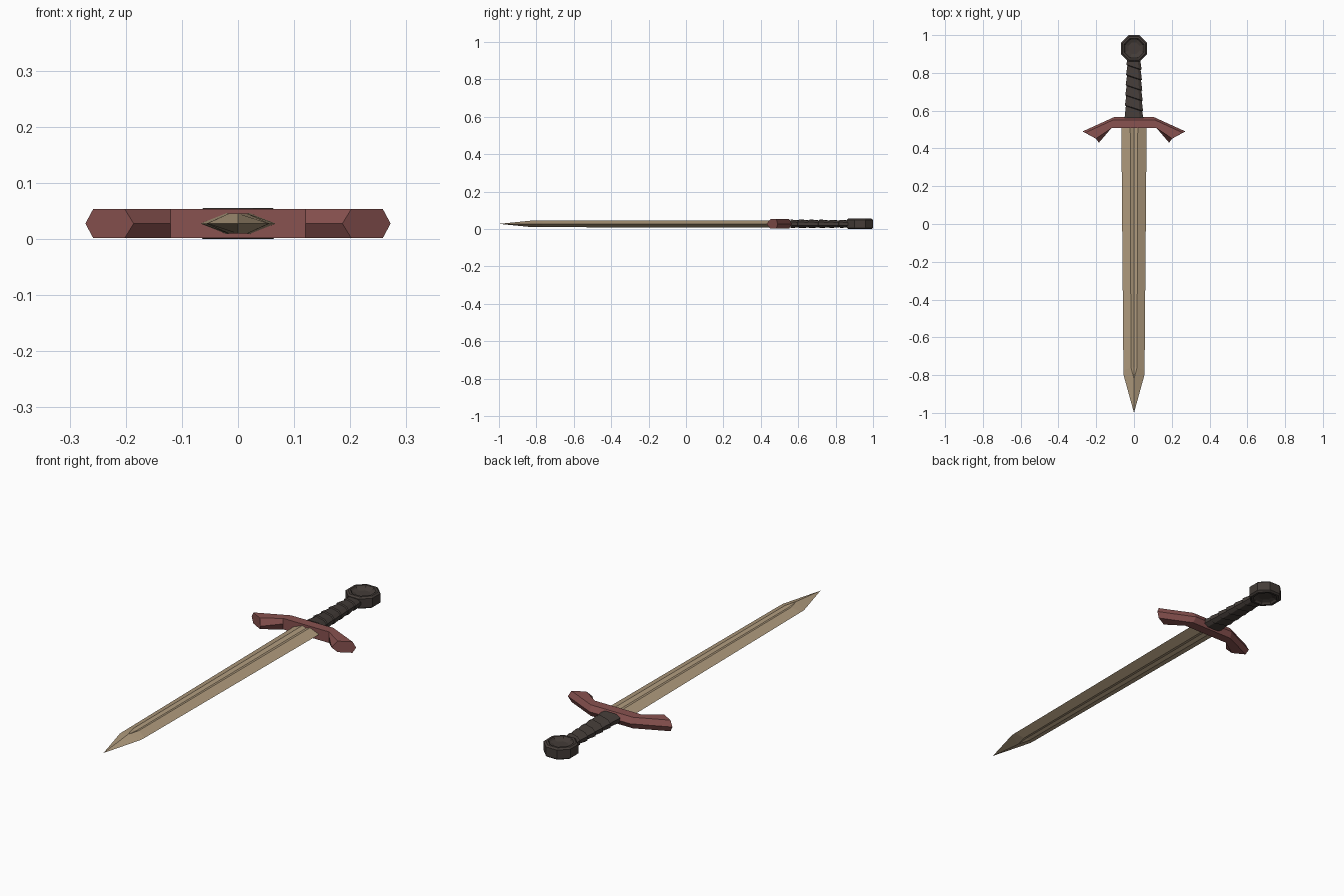
import bpy, bmesh, math

if "Cube" in bpy.data.objects:
    bpy.data.objects.remove(bpy.data.objects["Cube"])

ZC = 0.0278  # mid height of the sword


def material(name, rgb):
    m = bpy.data.materials.new(name)
    m.diffuse_color = (*rgb, 1)
    m.use_nodes = True
    m.node_tree.nodes["Principled BSDF"].inputs["Base Color"].default_value = m.diffuse_color
    return m


STEEL = material("tan_steel", (0.43, 0.325, 0.205))
RED = material("dull_red", (0.25, 0.085, 0.08))
DARK = material("dark_leather", (0.058, 0.046, 0.040))


def loft(name, rings, mat, closed=False):
    """Skin a list of equal rings; z is measured from the mid plane."""
    bm = bmesh.new()
    vs = [[bm.verts.new((x, y, z + ZC)) for x, y, z in r] for r in rings]
    n = len(vs[0])
    pairs = list(zip(vs, vs[1:])) + ([(vs[-1], vs[0])] if closed else [])
    for a, b in pairs:
        for i in range(n):
            j = (i + 1) % n
            bm.faces.new((a[i], a[j], b[j], b[i]))
    if not closed:
        bm.faces.new(vs[0])
        bm.faces.new(vs[-1])
    bmesh.ops.remove_doubles(bm, verts=bm.verts, dist=0.0002)
    bmesh.ops.recalc_face_normals(bm, faces=bm.faces)
    me = bpy.data.meshes.new(name)
    bm.to_mesh(me)
    bm.free()
    me.materials.append(mat)
    ob = bpy.data.objects.new(name, me)
    bpy.context.collection.objects.link(ob)
    return ob


# Blade: diamond section with a V-shaped fuller, ending in a faceted point
def blade_ring(y, w, r, h, c, edge_y=None):
    e = y if edge_y is None else edge_y
    return [(w, e, 0), (r, y, h), (0, y, c), (-r, y, h),
            (-w, e, 0), (-r, y, -h), (0, y, -c), (r, y, -h)]


loft("blade", [blade_ring(0.53, 0.067, 0.020, 0.019, 0.012),
               blade_ring(-0.76, 0.056, 0.016, 0.018, 0.012, -0.775),
               blade_ring(-0.82, 0.055, 0.0, 0.018, 0.018, -0.80),
               blade_ring(-1.0, 0.0, 0.0, 0.0, 0.0)], STEEL)


# Crossguard: bent bar with a chamfered back and flared, bevelled ends
def guard_ring(s, fm, ft, bt, bm_):
    h = 0.026
    pts = [(fm, 0), (ft, h), (bt, h), (bm_, 0), (bt, -h), (ft, -h)]
    return [(s * p[0], p[1], z) for p, z in pts]


END = ((0.186, 0.43), (0.202, 0.452), (0.258, 0.483), (0.272, 0.49))
BEND = ((0.12, 0.507), (0.12, 0.507), (0.11, 0.551), (0.105, 0.566))
loft("crossguard", [guard_ring(-1, *END), guard_ring(-1, *BEND),
                    guard_ring(1, *BEND), guard_ring(1, *END)], RED)

# Grip: slanted overlapping wraps, tapering towards the pommel
rings = []
Y0, Y1, WRAPS = 0.56, 0.885, 6


def grip_ring(y, grow, skew):
    t = (y - Y0) / (Y1 - Y0)
    w, h = 0.047 - 0.012 * t + grow, 0.020 - 0.002 * t + grow
    return [(w * a, y - skew * w * a, h * b) for a, b in
            ((1, 0.45), (0.6, 1), (-0.6, 1), (-1, 0.45),
             (-1, -0.45), (-0.6, -1), (0.6, -1), (1, -0.45))]


step = (Y1 - Y0) / WRAPS
for i in range(WRAPS):
    skew = 0.0 if i == 0 else 0.33
    rings.append(grip_ring(Y0 + i * step, 0.003, skew))
    rings.append(grip_ring(Y0 + (i + 0.93) * step, -0.002, 0.33))
loft("grip", rings, DARK)


# Pommel: eight-sided disc, dished on both faces
def pommel_ring(r, z):
    return [(r * math.cos(a), 0.93 + r * math.sin(a), z)
            for a in (math.pi / 8 + k * math.pi / 4 for k in range(8))]


K = 1 / math.cos(math.pi / 8)
profile = [(0.030, 0.014), (0.046, 0.020), (0.052, 0.0278), (0.062, 0.0278), (0.070, 0.021)]
side = [(r * K, z) for r, z in profile]
full = side + [(r, -z) for r, z in reversed(side)]
loft("pommel", [pommel_ring(r, z) for r, z in full], DARK)
